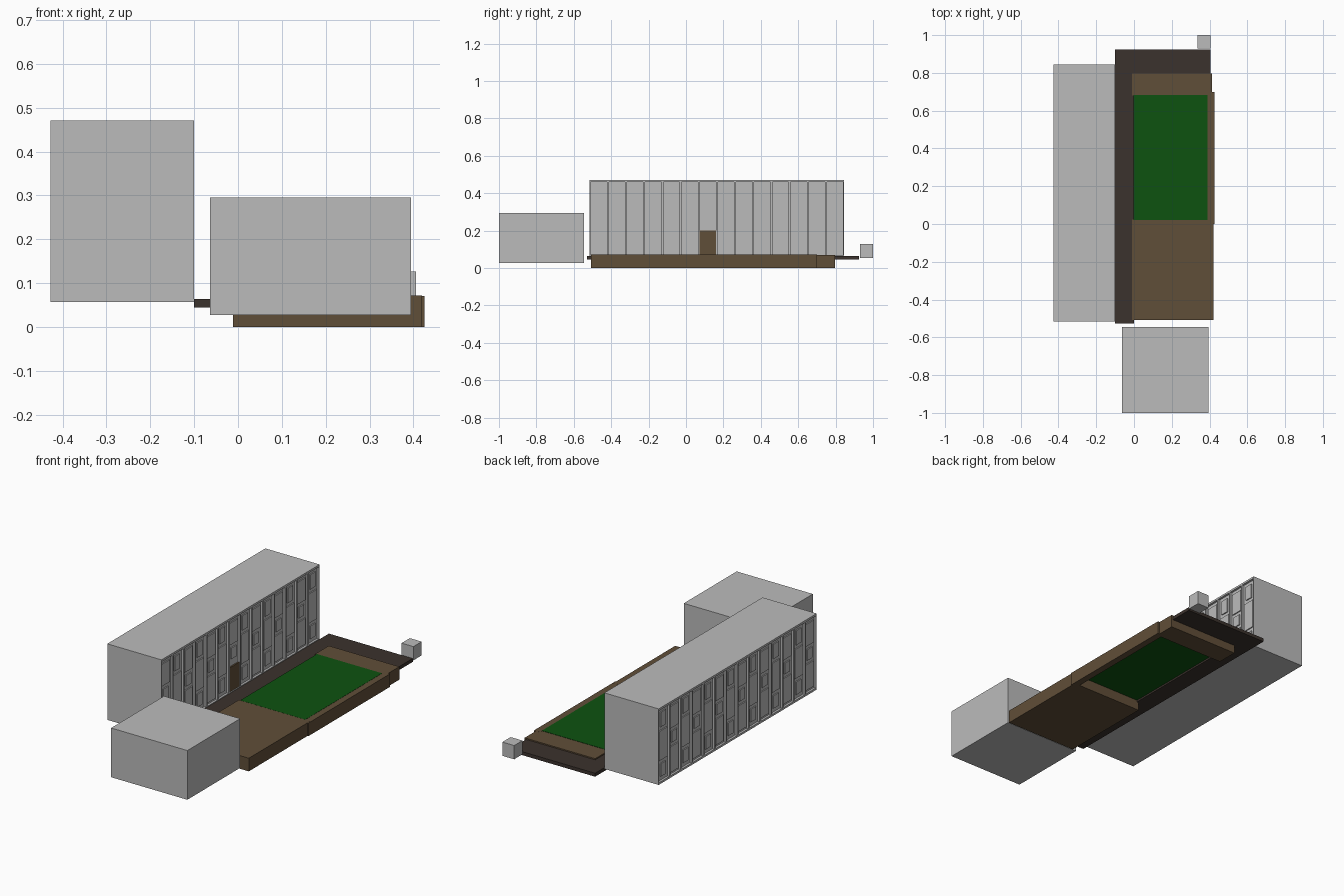
import bpy, bmesh

if "Cube" in bpy.data.objects:
    bpy.data.objects.remove(bpy.data.objects["Cube"])

def material(name, rgb):
    m = bpy.data.materials.new(name)
    m.diffuse_color = (*rgb, 1)
    m.use_nodes = True
    m.node_tree.nodes["Principled BSDF"].inputs["Base Color"].default_value = m.diffuse_color
    return m

GREY = material("pale_grey", (0.50, 0.50, 0.50))
BROWN = material("earth_brown", (0.118, 0.077, 0.040))
DARK = material("dark_paving", (0.044, 0.032, 0.026))
GREEN = material("grass_green", (0.004, 0.085, 0.005))

def boxes(name, mat, *extents):
    """One object made of boxes given as (x0, x1, y0, y1, z0, z1)."""
    bm = bmesh.new()
    for x0, x1, y0, y1, z0, z1 in extents:
        for v in bmesh.ops.create_cube(bm, size=1)["verts"]:
            v.co = (x1 if v.co.x > 0 else x0,
                    y1 if v.co.y > 0 else y0,
                    z1 if v.co.z > 0 else z0)
    mesh = bpy.data.meshes.new(name)
    bm.to_mesh(mesh)
    bm.free()
    mesh.materials.append(mat)
    ob = bpy.data.objects.new(name, mesh)
    bpy.context.collection.objects.link(ob)
    return ob

# Long apartment block: core, with bays recessed on both long sides
X0, X1, Y0, Y1, Z0, Z1 = -0.427, -0.10, -0.515, 0.845, 0.057, 0.471
BAYS, DEPTH, RIB = 14, 0.012, 0.010
PITCH = (Y1 - Y0) / BAYS
boxes("block_core", GREY, (X0 + DEPTH, X1 - DEPTH, Y0, Y1, Z0, Z1))

for side, outer, sign in (("east", X1, -1), ("west", X0, 1)):
    def layer(back, front):
        return sorted((outer + sign * back, outer + sign * front))
    fx = layer(DEPTH, 0)
    # Top and bottom bands, then the ribs between bays
    frame = [(*fx, Y0, Y1, Z1 - 0.011, Z1), (*fx, Y0, Y1, Z0, Z0 + 0.011)]
    for i in range(BAYS + 1):
        y = Y0 + i * PITCH
        frame.append((*fx, max(Y0, y - RIB / 2), min(Y1, y + RIB / 2),
                      Z0 + 0.011, Z1 - 0.011))
    boxes(side + "_facade_frame", GREY, *frame)
    # Staggered window panels inside each bay
    px = layer(DEPTH, DEPTH - 0.006)
    panels = []
    for i in range(BAYS):
        c = Y0 + (i + 0.5) * PITCH
        rows = (((0.09, 0.16, 0.022), (0.18, 0.34, 0.034), (0.36, 0.44, 0.022))
                if i % 2 else
                ((0.08, 0.22, 0.034), (0.24, 0.30, 0.022), (0.32, 0.44, 0.034)))
        for z0, z1, half in rows:
            if side == "east" and i == 6 and z0 < 0.2:
                continue  # entrance bay
            panels.append((*px, c - half, c + half, z0, z1))
    boxes(side + "_window_panels", GREY, *panels)

# Entrance door in the seventh bay
dy = Y0 + 6 * PITCH + RIB / 2
boxes("entrance_door", BROWN,
      (X1 - DEPTH, X1 - 0.004, dy, dy + PITCH - RIB, Z0 + 0.011, 0.20))

# Separate buildings
boxes("front_building", GREY, (-0.064, 0.395, -1.0, -0.545, 0.027, 0.295))
boxes("small_hut", GREY, (0.335, 0.406, 0.929, 1.0, 0.052, 0.127))

# L-shaped paved walkway
boxes("side_walkway", DARK, (-0.10, 0.0, -0.528, 0.925, 0.045, 0.064))
boxes("back_walkway", DARK, (0.0, 0.405, 0.797, 0.925, 0.045, 0.064))

# Earth terrace around the lawn
boxes("front_terrace", BROWN, (-0.011, 0.42, -0.507, 0.024, 0, 0.0715))
boxes("right_terrace_wall", BROWN, (0.388, 0.425, 0.0, 0.70, 0, 0.071))
boxes("back_terrace", BROWN, (-0.011, 0.414, 0.68, 0.797, 0, 0.0705))

# Lawn plate
boxes("lawn", GREEN, (-0.002, 0.39, 0.022, 0.682, 0.055, 0.072))
